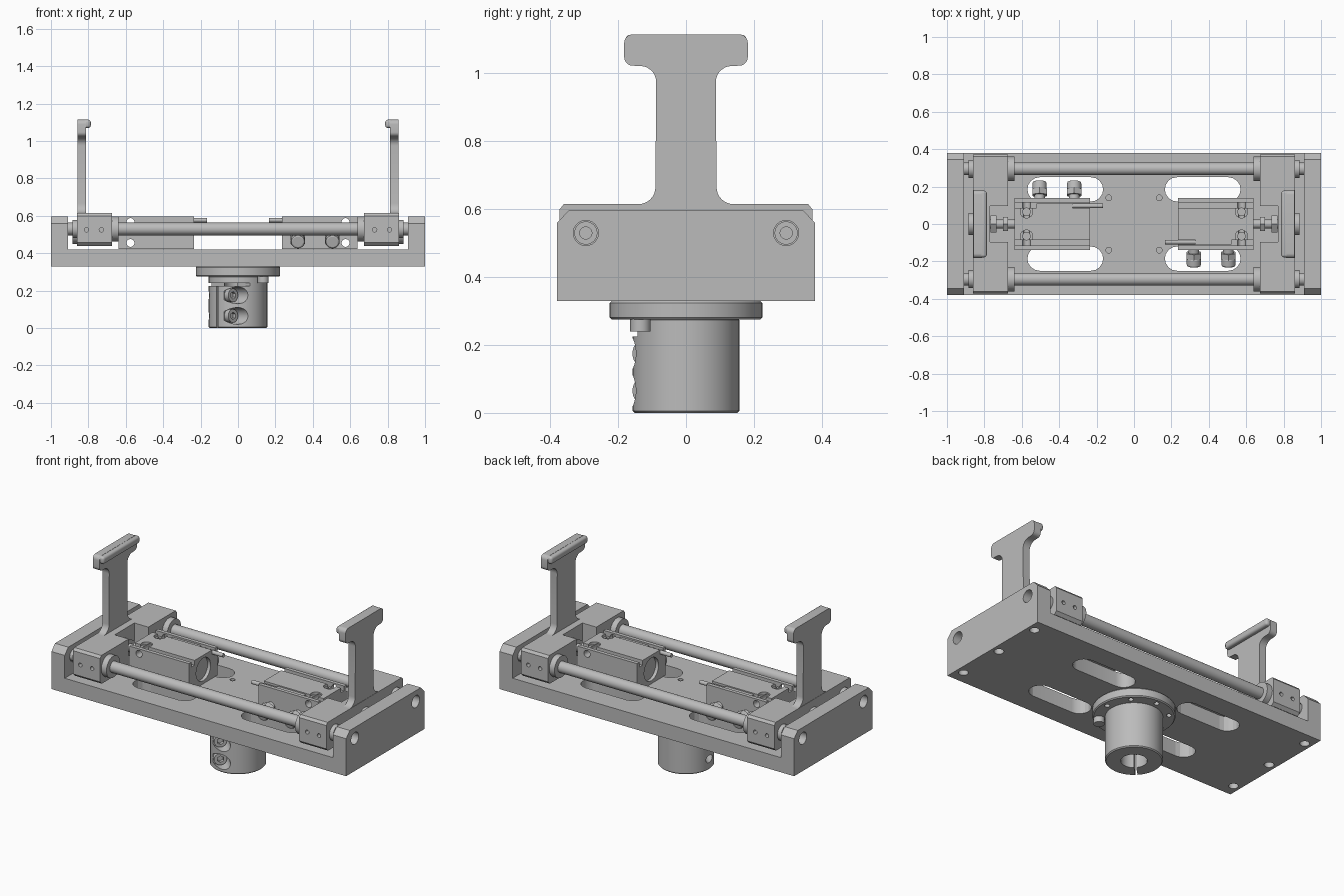
import bpy, bmesh, math
from mathutils import Vector, Matrix

if "Cube" in bpy.data.objects:
    bpy.data.objects.remove(bpy.data.objects["Cube"], do_unlink=True)

metal = bpy.data.materials.new("machined grey")
metal.use_nodes = True
metal.diffuse_color = (0.5, 0.5, 0.5, 1)
metal.node_tree.nodes["Principled BSDF"].inputs["Base Color"].default_value = (0.5, 0.5, 0.5, 1)
X, Y, Z = Vector((1, 0, 0)), Vector((0, 1, 0)), Vector((0, 0, 1))


def finish(name, bm):
    bmesh.ops.recalc_face_normals(bm, faces=bm.faces)
    mesh = bpy.data.meshes.new(name)
    bm.to_mesh(mesh)
    bm.free()
    mesh.materials.append(metal)
    ob = bpy.data.objects.new(name, mesh)
    bpy.context.collection.objects.link(ob)
    return ob


def activate(ob):
    bpy.ops.object.select_all(action='DESELECT')
    ob.select_set(True)
    bpy.context.view_layer.objects.active = ob


def smooth(ob):
    activate(ob)
    bpy.ops.object.shade_smooth_by_angle(angle=math.radians(32))
    return ob


def bevel(ob, width, segments=1):
    m = ob.modifiers.new("edge", 'BEVEL')
    m.width, m.segments = width, segments
    activate(ob)
    bpy.ops.object.modifier_apply(modifier=m.name)
    return smooth(ob) if segments > 1 else ob


def box(name, x, y, z):
    bm = bmesh.new()
    bmesh.ops.create_cube(bm, size=1)
    for v in bm.verts:
        v.co = [(a + b) / 2 + c * abs(b - a) for (a, b), c in zip((x, y, z), v.co)]
    return finish(name, bm)


def rod(name, start, end, r, r2=None, sides=32):
    a, b = Vector(start), Vector(end)
    bm = bmesh.new()
    mat = Matrix.Translation((a + b) / 2) @ (b - a).to_track_quat('Z', 'Y').to_matrix().to_4x4()
    bmesh.ops.create_cone(bm, cap_ends=True, segments=sides, radius1=r,
                          radius2=r if r2 is None else r2, depth=(b - a).length, matrix=mat)
    return smooth(finish(name, bm))


def prism(name, outline, place, offset):
    """Extrude a 2D outline; place maps (u, v) to a 3D point."""
    bm = bmesh.new()
    face = bm.faces.new([bm.verts.new(place(u, v)) for u, v in outline])
    new = bmesh.ops.extrude_face_region(bm, geom=[face])["geom"]
    bmesh.ops.translate(bm, vec=offset, verts=[g for g in new if isinstance(g, bmesh.types.BMVert)])
    return finish(name, bm)


def arc(u, v, r, a0, a1, n=8):
    return [(u + r * math.cos(math.radians(a0 + (a1 - a0) * i / n)),
             v + r * math.sin(math.radians(a0 + (a1 - a0) * i / n))) for i in range(n + 1)]


def mirrored(half):
    return half + [(-u, v) for u, v in reversed(half)]


def cut(ob, *cutters):
    for c in cutters:
        m = ob.modifiers.new("cut", 'BOOLEAN')
        m.operation, m.solver, m.object = 'DIFFERENCE', 'EXACT', c
        activate(ob)
        bpy.ops.object.modifier_apply(modifier=m.name)
        bpy.data.objects.remove(c, do_unlink=True)
    return smooth(ob)


# Base plate with four slots and small holes
base = box("base_plate", (-0.91, 0.91), (-0.38, 0.38), (0.33, 0.42))
for sx in (1, -1):
    for sy in (1, -1):
        stadium = arc(0.505, 0, 0.065, -90, 90) + arc(0.23, 0, 0.065, 90, 270)
        slot = prism("slot", stadium, lambda u, v: (sx * u, sy * 0.185 + v, 0.3), Z * 0.2)
        hole = rod("hole", (sx * 0.135, sy * 0.14, 0.3), (sx * 0.135, sy * 0.14, 0.5), 0.015)
        cut(base, slot, hole)

# Mounting flange with bolt holes
flange = bevel(rod("mount_flange", (0, 0, 0.275), (0, 0, 0.33), 0.225, sides=64), 0.006)
for i in range(8):
    p = Matrix.Rotation(i * math.pi / 4, 3, 'Z') @ Vector((0.19, 0, 0.26))
    if i != 7:
        cut(flange, rod("hole", p, p + Z * 0.05, 0.015, sides=16))
    else:
        rod("flange_screw", p - Z * 0.02, p + Z * 0.02, 0.03)

# Clamp collar: bore, split, flexure gap and two cross screws
d = Vector((-0.707, -0.707, 0))
t = Vector((0.707, -0.707, 0))
collar = bevel(rod("clamp_collar", (0, 0, 0), (0, 0, 0.28), 0.157, sides=64), 0.006)
split = prism("split", [(0, -0.006), (0.3, -0.006), (0.3, 0.006), (0, 0.006)],
              lambda u, v: d * u + t * v - Z * 0.1, Z * 0.34)
gap = prism("gap", [(0.055, -0.3), (0.3, -0.3), (0.3, 0.3), (0.055, 0.3)],
            lambda u, v: d * u + t * v + Z * 0.225, Z * 0.015)
cut(collar, rod("bore", (0, 0, -0.1), (0, 0, 0.24), 0.072), split, gap)
for z in (0.065, 0.175):
    c = d * 0.112 + Z * z
    cut(collar, rod("pocket", c + t * 0.045, c + t * 0.3, 0.045),
        rod("screw_hole", c - t * 0.3, c, 0.022))
    head = rod("clamp_screw", c + t * 0.02, c + t * 0.075, 0.036)
    cut(head, rod("socket", c + t * 0.055, c + t * 0.1, 0.02, sides=6))

for s in (1, -1):
    # End plates with chamfered tops, rod holes and bolt holes below
    ends = mirrored([(0.38, 0.33), (0.38, 0.56), (0.345, 0.597)])
    end = prism("end_plate", ends, lambda u, v: (s * 0.91, u, v), X * s * 0.09)
    for y in (-0.295, 0.295):
        cut(end, rod("hole", (s * 0.85, y, 0.53), (s * 1.1, y, 0.53), 0.037))
    for y in (-0.3, 0, 0.3):
        cut(end, rod("hole", (s * 0.955, y, 0.3), (s * 0.955, y, 0.4), 0.027))

    # Sliding carriage with inner notch
    shape = mirrored([(0.355, 0.44), (0.372, 0.457), (0.372, 0.6), (0.36, 0.615)])
    carriage = prism("carriage", shape, lambda u, v: (s * 0.675, u, v), X * s * 0.185)
    cut(carriage, box("notch", (s * 0.6, s * 0.77), (-0.095, 0.095), (0.4, 0.7)))
    for side in (-1, 1):
        for x in (0.73, 0.81):
            cut(carriage, rod("hole", (s * x, side * 0.34, 0.525), (s * x, side * 0.4, 0.525), 0.012, sides=16))
        # Guide bushings
        y = side * 0.295
        rod("bushing_flange", (s * 0.64, y, 0.53), (s * 0.68, y, 0.53), 0.066)
        rod("bushing_end", (s * 0.855, y, 0.53), (s * 0.885, y, 0.53), 0.048)
    rod("carriage_bolt", (s * 0.85, 0, 0.51), (s * 0.886, 0, 0.51), 0.06)

    # Upright finger with filleted foot and rounded cross head
    half = [(0.14, 0.61)] + arc(0.14, 0.665, 0.05, 270, 180) + arc(0.135, 0.975, 0.047, 180, 90)
    half += arc(0.157, 1.048, 0.025, -90, 0) + arc(0.157, 1.09, 0.025, 0, 90)
    smooth(prism("finger", mirrored(half), lambda u, v: (s * 0.812, u, v), X * s * 0.046))
    bevel(box("finger_lip", (s * 0.787, s * 0.83), (-0.178, 0.178), (1.07, 1.114)), 0.014, 4)

    # Pneumatic actuator: grooved body, cross holes and end bore
    body = box("actuator_body", (s * 0.235, s * 0.64), (-0.138, 0.138), (0.422, 0.597))
    for g in (-0.1, 0.1):
        cut(body, box("groove", (s * 0.1, s * 0.7), (g - 0.015, g + 0.015), (0.568, 0.7)))
    for y in (-0.065, 0.065):
        cut(body, rod("hole", (s * 0.575, y, 0.4), (s * 0.575, y, 0.7), 0.02),
            rod("counterbore", (s * 0.575, y, 0.58), (s * 0.575, y, 0.7), 0.033))
    for z in (0.455, 0.567):
        cut(body, rod("hole", (s * 0.575, -0.3, z), (s * 0.575, 0.3, z), 0.021))
    cut(body, rod("bore", (s * 0.2, 0, 0.51), (s * 0.255, 0, 0.51), 0.07))
    rod("sensor", (s * 0.165, -s * 0.097, 0.577), (s * 0.41, -s * 0.097, 0.577), 0.012, sides=16)
    box("sensor_tip", (s * 0.33, s * 0.52), (-s * 0.11, -s * 0.085), (0.566, 0.59))

    # Actuator shaft with nuts
    rod("piston_rod", (s * 0.6, 0, 0.51), (s * 0.79, 0, 0.51), 0.024)
    rod("lock_nut", (s * 0.675, 0, 0.51), (s * 0.7, 0, 0.51), 0.042, sides=6)
    rod("coupling_nut", (s * 0.735, 0, 0.51), (s * 0.768, 0, 0.51), 0.052, sides=6)

    # Hose fittings
    for x in (0.32, 0.505):
        a = Vector((s * x, -s * 0.13, 0.485))
        out = Vector((0, -s, -0.25)).normalized()
        rod("fitting_neck", a - out * 0.02, a + out * 0.035, 0.028)
        rod("fitting_hex", a + out * 0.025, a + out * 0.055, 0.045, sides=6)
        bevel(rod("fitting_collar", a + out * 0.05, a + out * 0.1, 0.038), 0.01, 2)

# Two guide rods across the frame
for y in (-0.295, 0.295):
    guide = rod("guide_rod", (-0.945, y, 0.53), (0.945, y, 0.53), 0.034)
    for s in (-1, 1):
        cut(guide, rod("tapped_hole", (s * 0.9, y, 0.53), (s, y, 0.53), 0.018, sides=16))
